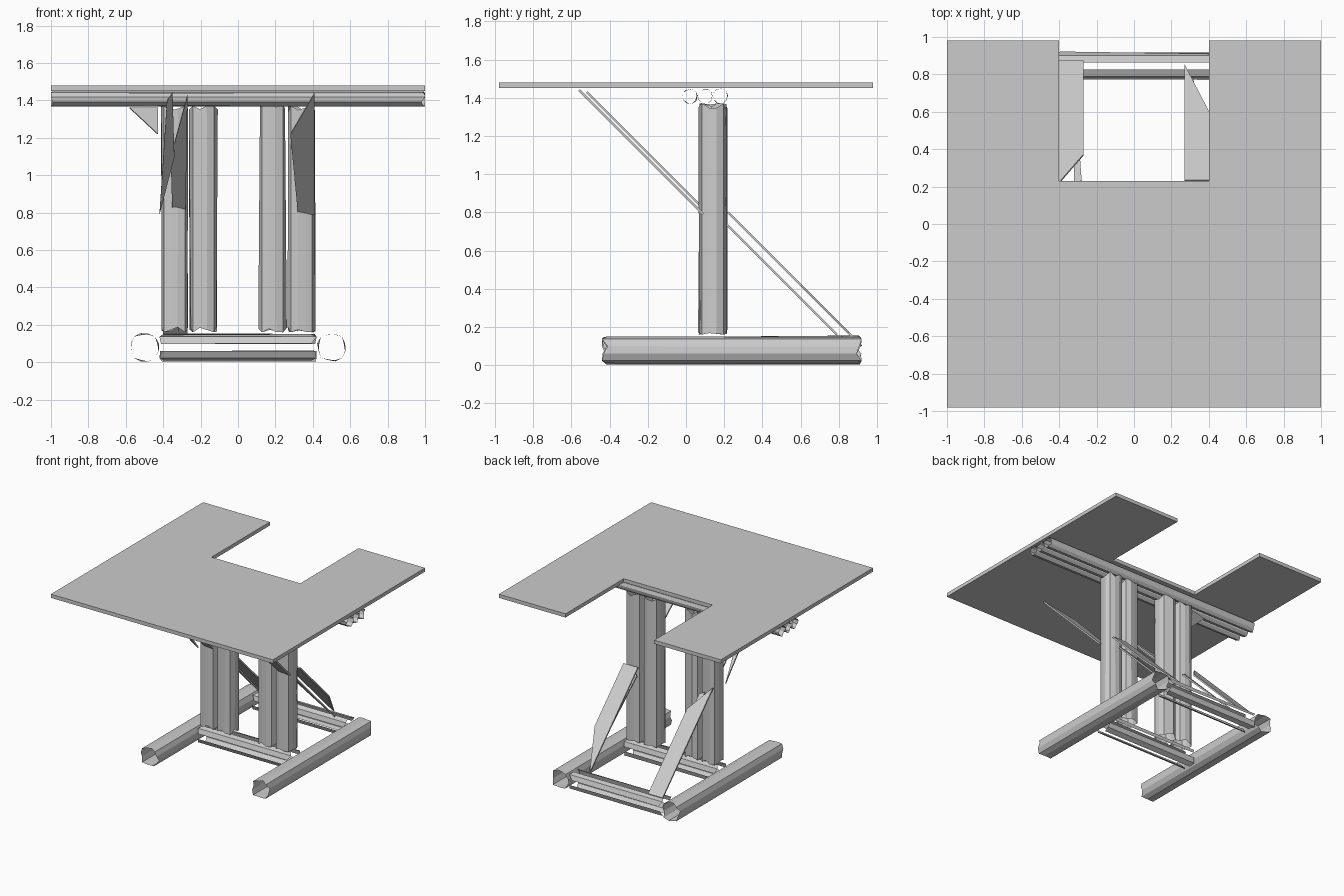
import bpy
import bmesh
import math
import random
from mathutils import Vector

rng = random.Random(7)

cube = bpy.data.objects.get("Cube")
if cube:
    bpy.data.objects.remove(cube, do_unlink=True)

grey = bpy.data.materials.new("plain_grey")
grey.use_nodes = True
colour = (0.6, 0.6, 0.6, 1)
grey.diffuse_color = colour
grey.node_tree.nodes["Principled BSDF"].inputs["Base Color"].default_value = colour


def finish(name, bm):
    mesh = bpy.data.meshes.new(name)
    bm.to_mesh(mesh)
    bm.free()
    mesh.materials.append(grey)
    obj = bpy.data.objects.new(name, mesh)
    bpy.context.collection.objects.link(obj)
    return obj


def log(name, start, end, radius, sides=12, ragged=0.03, missing=()):
    """Hollow split log: open tube with uneven facets and jagged ends."""
    start, end = Vector(start), Vector(end)
    axis = (end - start).normalized()
    u = axis.orthogonal().normalized()
    v = axis.cross(u)
    bm = bmesh.new()
    rings = []
    for base, inward in ((start, 1), (end, -1)):
        ring = []
        for i in range(sides):
            a = 2 * math.pi * i / sides
            r = radius * (1 if i % 3 == 0 else rng.uniform(0.84, 1))
            slip = 0 if i % 3 == 0 else rng.uniform(0, ragged)
            ring.append(bm.verts.new(base + axis * inward * slip
                                     + (u * math.cos(a) + v * math.sin(a)) * r))
        rings.append(ring)
    for i in range(sides):
        if i not in missing:
            j = (i + 1) % sides
            bm.faces.new((rings[0][i], rings[0][j], rings[1][j], rings[1][i]))
    return finish(name, bm)


def plate(name, points, thickness):
    """Thin flat splinter through the given points."""
    bm = bmesh.new()
    bm.faces.new([bm.verts.new(p) for p in points])
    obj = finish(name, bm)
    mod = obj.modifiers.new("thickness", "SOLIDIFY")
    mod.thickness = thickness
    mod.offset = 0
    return obj


def brace(name, outline, lean, thickness=0.012):
    """Splinter lying on the 45 degree plane y + z = lean."""
    return plate(name, [(x, lean - z, z) for x, z in outline], thickness)


# Table top with a notch at the back
bm = bmesh.new()
half = [(0.4, 0.23), (0.4, 0.98), (1, 0.98), (1, -0.98)]
outline = half + [(-x, y) for x, y in reversed(half)]
face = bm.faces.new([bm.verts.new((x, y, 1.45)) for x, y in outline])
ext = bmesh.ops.extrude_face_region(bm, geom=[face])
bmesh.ops.translate(bm, vec=(0, 0, 0.03),
                    verts=[g for g in ext["geom"] if isinstance(g, bmesh.types.BMVert)])
bmesh.ops.recalc_face_normals(bm, faces=bm.faces)
finish("table_top", bm)

# Three slim beams under the top
for i, y in enumerate((0.02, 0.10, 0.18)):
    log(f"top_beam_{i + 1}", (-1, y, 1.407), (1, y, 1.407), 0.042, 9, 0.02)

# Ground skids and paired posts
for side, s in (("left", 1), ("right", -1)):
    log(f"{side}_skid", (s * 0.5, -0.44, 0.08), (s * 0.5, 0.92, 0.08), 0.08)
    for place, x in (("inner", 0.185), ("outer", 0.34)):
        log(f"{side}_{place}_post", (s * x, 0.14, 0.16), (s * x, 0.14, 1.37), 0.08)

# Split cross logs between the skids
for place, y in (("middle", 0.14), ("back", 0.845)):
    log(f"{place}_cross_log", (-0.42, y, 0.08), (0.42, y, 0.08), 0.08,
        12, 0.03, missing=(1, 4, 7, 10))

# Front braces, from the posts up to the top
brace("left_front_brace",
      [(0.41, 0.79), (0.41, 1.44), (0.28, 1.22), (0.32, 0.8)], 0.88)
brace("right_front_brace_outer",
      [(-0.42, 0.79), (-0.34, 1.1), (-0.35, 1.44), (-0.38, 1.4)], 0.88)
brace("right_front_brace_inner",
      [(-0.35, 0.76), (-0.28, 0.82), (-0.27, 1.43), (-0.36, 1.1)], 0.91)

# Back braces, from the posts down to the back cross log
brace("right_back_brace",
      [(-0.4, 0.15), (-0.27, 0.15), (-0.27, 0.65), (-0.4, 0.8)], 1.02)
brace("left_back_brace",
      [(0.27, 0.17), (0.4, 0.42), (0.4, 0.79), (0.27, 0.79)], 1.02)
for side, s in (("left", 1), ("right", -1)):
    brace(f"{side}_back_brace_splinter",
          [(s * 0.32, 0.16), (s * 0.28, 0.72), (s * 0.32, 0.74)], 0.95)

# Broken side knee under the beams
plate("right_knee_splinter",
      [(-0.58, 0.12, 1.36), (-0.43, 0.16, 1.36), (-0.43, 0.12, 1.22)], 0.01)
